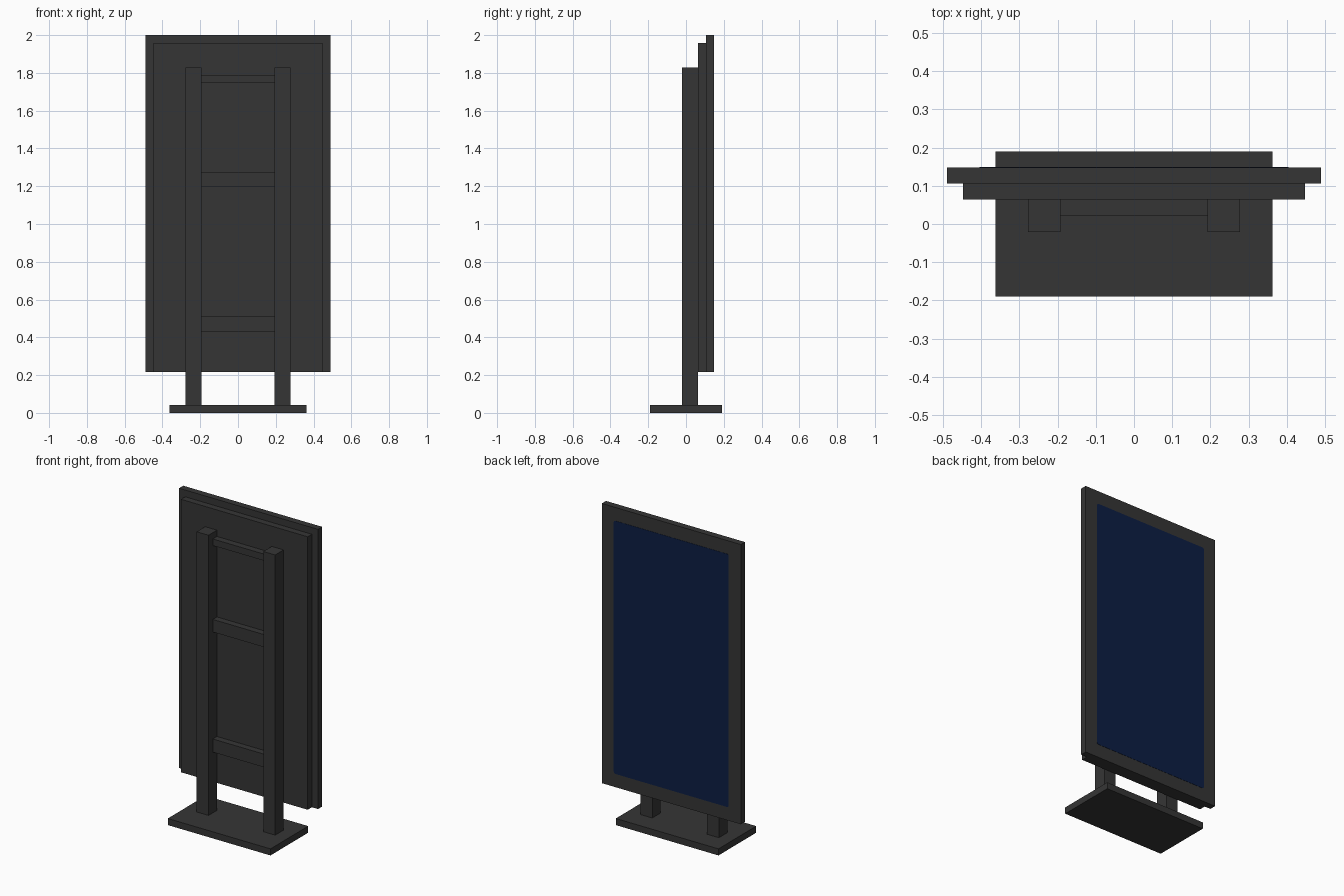
import bpy, bmesh
from mathutils import Vector

if "Cube" in bpy.data.objects:
    bpy.data.objects.remove(bpy.data.objects["Cube"])


def material(name, rgb):
    m = bpy.data.materials.new(name)
    m.diffuse_color = (*rgb, 1.0)
    m.use_nodes = True
    m.node_tree.nodes["Principled BSDF"].inputs["Base Color"].default_value = m.diffuse_color
    return m


GREY = material("dark_grey", (0.036, 0.036, 0.036))
BLUE = material("screen_blue", (0.0035, 0.013, 0.058))


def box(name, x, y, z, mat=GREY, corner=0.0):
    """Box from (min, max) ranges; corner rounds the edges running along y."""
    lo, hi = Vector((x[0], y[0], z[0])), Vector((x[1], y[1], z[1]))
    bm = bmesh.new()
    bmesh.ops.create_cube(bm, size=1)
    for v in bm.verts:
        v.co = (lo + hi) / 2 + v.co * (hi - lo)
    if corner:
        edges = [e for e in bm.edges
                 if abs(e.verts[0].co.y - e.verts[1].co.y) > 1e-5]
        bmesh.ops.bevel(bm, geom=edges, offset=corner, segments=3,
                        profile=0.5, affect='EDGES')
    mesh = bpy.data.meshes.new(name)
    bm.to_mesh(mesh)
    bm.free()
    mesh.materials.append(mat)
    ob = bpy.data.objects.new(name, mesh)
    bpy.context.collection.objects.link(ob)
    return ob


# floor plate
box("base_plate", (-0.362, 0.362), (-0.19, 0.19), (0, 0.042))

# two upright posts
for side, s in (("left", -1), ("right", 1)):
    box(f"{side}_post", sorted((s * 0.193, s * 0.277)), (-0.021, 0.064), (0.042, 1.828))

# cross rails between the posts
for name, z in (("lower", (0.429, 0.513)), ("middle", (1.195, 1.275)), ("upper", (1.746, 1.788))):
    box(f"{name}_rail", (-0.193, 0.193), (0.022, 0.064), z)

# display housing, bezel and screen
box("rear_housing", (-0.447, 0.447), (0.064, 0.106), (0.217, 1.957))
box("bezel", (-0.49, 0.49), (0.106, 0.148), (0.217, 2.0))
box("screen", (-0.405, 0.405), (0.146, 0.1495), (0.302, 1.915), BLUE, corner=0.012)
